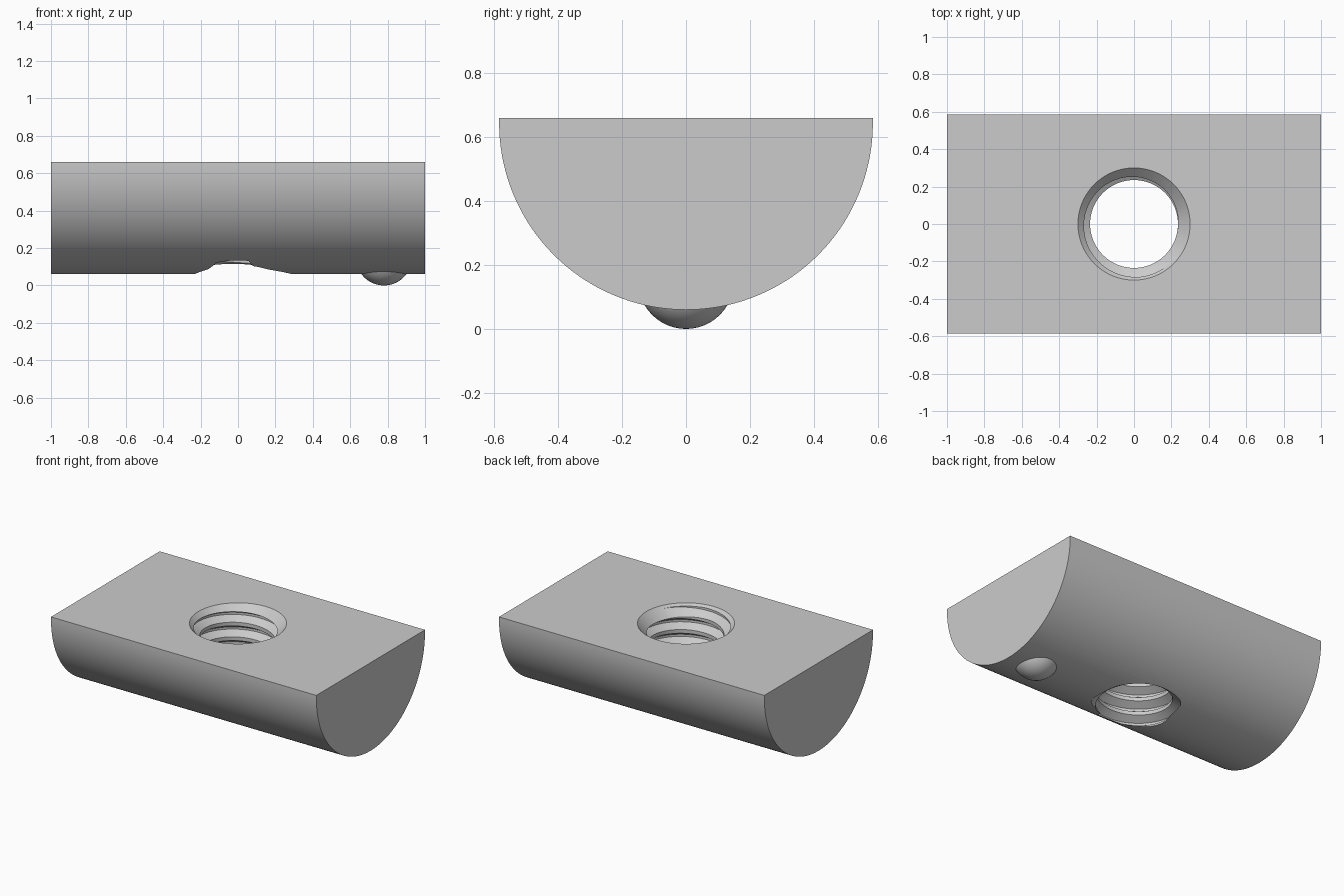
import bpy, bmesh
from math import sin, cos, pi, radians

if "Cube" in bpy.data.objects:
    bpy.data.objects.remove(bpy.data.objects["Cube"])

R, TOP, BOTTOM = 0.585, 0.66, 0.06       # round underside, flat top
MINOR, MAJOR, PITCH = 0.235, 0.285, 0.1  # threaded hole


def make_object(name, bm):
    bmesh.ops.recalc_face_normals(bm, faces=bm.faces)
    mesh = bpy.data.meshes.new(name)
    bm.to_mesh(mesh)
    bm.free()
    ob = bpy.data.objects.new(name, mesh)
    bpy.context.collection.objects.link(ob)
    return ob


def combine(target, tool, operation):
    tool.hide_render = True
    mod = target.modifiers.new(tool.name, 'BOOLEAN')
    mod.object, mod.operation, mod.solver = tool, operation, 'EXACT'
    bpy.context.view_layer.objects.active = target
    bpy.ops.object.modifier_apply(modifier=mod.name)
    bpy.data.objects.remove(tool)


# Half-round bar extruded along x
bm = bmesh.new()
n = 72
profile = [(-R, TOP)]
profile += [(-R * cos(pi * i / n), BOTTOM + R - R * sin(pi * i / n)) for i in range(n + 1)]
profile += [(R, TOP)]
face = bm.faces.new([bm.verts.new((-1, y, z)) for y, z in profile])
ext = bmesh.ops.extrude_face_region(bm, geom=[face])
bmesh.ops.translate(bm, vec=(2, 0, 0),
                    verts=[v for v in ext['geom'] if isinstance(v, bmesh.types.BMVert)])
nut = make_object("slot_nut", bm)

# Retaining ball under one end
bm = bmesh.new()
bmesh.ops.create_uvsphere(bm, u_segments=48, v_segments=24, radius=0.15)
bmesh.ops.translate(bm, verts=bm.verts, vec=(0.78, 0, 0.15))
combine(nut, make_object("ball", bm), 'UNION')

# Helical thread cutter: the tooth profile climbs one pitch per turn
bm = bmesh.new()
tooth = [(-0.375, MINOR), (-0.075, MAJOR), (0.075, MAJOR), (0.375, MINOR)]
segs, turns = 64, 10
start = BOTTOM - 2 * PITCH
cols = []
for s in range(segs):
    a = 2 * pi * s / segs
    cols.append([bm.verts.new((r * cos(a), r * sin(a), start + PITCH * (t + f + s / segs)))
                 for t in range(turns) for f, r in tooth])
count = turns * len(tooth)
for s in range(segs):
    wrap = len(tooth) if s == segs - 1 else 0
    a, b = cols[s], cols[(s + 1) % segs]
    for k in range(count - 1):
        if k + 1 + wrap < count:
            bm.faces.new((a[k], b[k + wrap], b[k + 1 + wrap], a[k + 1]))
# The seam needs its last lower and upper edges closed by fans to the axis
rim = [e for e in bm.edges if e.is_boundary]
low = bm.verts.new((0, 0, start))
high = bm.verts.new((0, 0, start + PITCH * turns))
for e in rim:
    mid = (e.verts[0].co.z + e.verts[1].co.z) / 2
    bm.faces.new((*e.verts, low if mid < 0.36 else high))
combine(nut, make_object("thread_cutter", bm), 'DIFFERENCE')

# Countersink at the top of the hole
bm = bmesh.new()
bmesh.ops.create_cone(bm, cap_ends=True, segments=64, radius1=0.22, radius2=0.32, depth=0.1)
bmesh.ops.translate(bm, verts=bm.verts, vec=(0, 0, TOP - 0.03))
combine(nut, make_object("countersink_cutter", bm), 'DIFFERENCE')

bpy.ops.object.select_all(action='DESELECT')
nut.select_set(True)
bpy.context.view_layer.objects.active = nut
bpy.ops.object.shade_smooth_by_angle(angle=radians(25))
